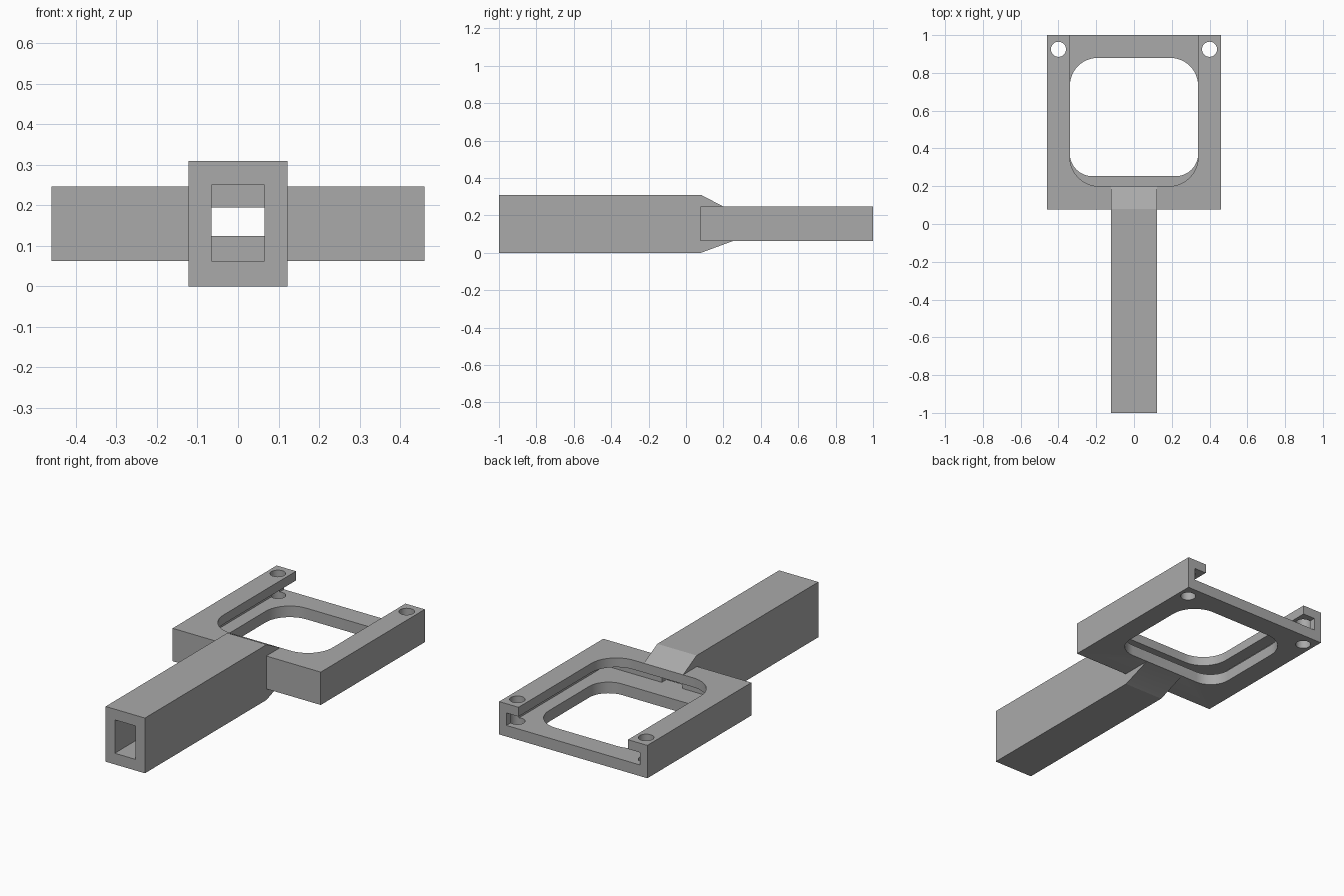
import bpy, bmesh, math
from mathutils import Matrix

if "Cube" in bpy.data.objects:
    bpy.data.objects.remove(bpy.data.objects["Cube"])

AXES = {  # maps a (u, v, depth) prism into the world
    "z": Matrix(((1, 0, 0), (0, 1, 0), (0, 0, 1))),   # u=x, v=y, depth=z
    "x": Matrix(((0, 0, 1), (1, 0, 0), (0, 1, 0))),   # u=y, v=z, depth=x
}


def prism(name, pts, lo, hi, axis="z"):
    """Extrude a counter-clockwise outline from lo to hi along an axis."""
    bm = bmesh.new()
    face = bm.faces.new([bm.verts.new((u, v, lo)) for u, v in pts])
    ext = bmesh.ops.extrude_face_region(bm, geom=[face])
    moved = [g for g in ext["geom"] if isinstance(g, bmesh.types.BMVert)]
    bmesh.ops.translate(bm, verts=moved, vec=(0, 0, hi - lo))
    bm.transform(AXES[axis].to_4x4())
    bmesh.ops.recalc_face_normals(bm, faces=bm.faces)
    mesh = bpy.data.meshes.new(name)
    bm.to_mesh(mesh)
    bm.free()
    obj = bpy.data.objects.new(name, mesh)
    bpy.context.collection.objects.link(obj)
    return obj


def rounded(u0, u1, v0, v1, r_low, r_high, n=12):
    """Rectangle outline with separate radii for its low-v and high-v corners."""
    pts = []
    for cu, cv, r, start in ((u1, v0, r_low, 270), (u1, v1, r_high, 0),
                             (u0, v1, r_high, 90), (u0, v0, r_low, 180)):
        if r == 0:
            pts.append((cu, cv))
            continue
        x = cu - r if cu == u1 else cu + r
        y = cv - r if cv == v1 else cv + r
        for i in range(n + 1):
            a = math.radians(start + 90 * i / n)
            pts.append((x + r * math.cos(a), y + r * math.sin(a)))
    return pts


def circle(u, v, r, n=32):
    return [(u + r * math.cos(math.tau * i / n), v + r * math.sin(math.tau * i / n))
            for i in range(n)]


def stadium(u0, u1, v, r, n=16):
    right = [(u1 - r + r * math.sin(math.pi * i / n), v - r * math.cos(math.pi * i / n))
             for i in range(n + 1)]
    return right + [(u0 + u1 - u, 2 * v - w) for u, w in right]


def combine(obj, other, operation):
    mod = obj.modifiers.new(operation, "BOOLEAN")
    mod.operation, mod.solver, mod.object = operation, "EXACT", other
    bpy.context.view_layer.objects.active = obj
    bpy.ops.object.modifier_apply(modifier=mod.name)
    bpy.data.objects.remove(other)


def box(name, x, y0, y1, z0, z1):
    return prism(name, [(-x, y0), (x, y0), (x, y1), (-x, y1)], z0, z1)


# square holder frame joined to the tapered handle
holder = box("holder_frame_with_handle", 0.46, 0.077, 1, 0.0625, 0.247)
handle = prism("handle", [(-1, 0), (0.08, 0), (0.25, 0.0625), (0.2, 0.247),
                          (0.08, 0.31), (-1, 0.31)], -0.122, 0.122, "x")
combine(holder, handle, "UNION")

cutters = [
    # sliding slot, open at the back
    box("slot", 0.415, 0.122, 1.1, 0.125, 0.195),
    # upper opening runs out of the back, lower opening is closed
    prism("upper_opening", rounded(-0.34, 0.34, 0.2, 1.1, 0.155, 0), 0.16, 0.4),
    prism("lower_opening", rounded(-0.34, 0.34, 0.253, 0.88, 0.12, 0.15), -0.1, 0.16),
    # hollow handle and its passage into the slot
    box("handle_hollow", 0.065, -1.1, 0.08, 0.0625, 0.25),
    box("passage", 0.065, 0.0, 0.2, 0.125, 0.195),
    # cross holes and long slot through the handle sides
    prism("side_slot", stadium(-0.43, -0.04, 0.156, 0.039), -0.3, 0.3, "x"),
]
cutters += [prism("side_hole", circle(y, 0.156, 0.04), -0.3, 0.3, "x")
            for y in (-0.848, -0.545)]
# vertical corner holes
cutters += [prism("corner_hole", circle(s * 0.4, 0.925, 0.04), -0.1, 0.4)
            for s in (-1, 1)]
for cutter in cutters:
    combine(holder, cutter, "DIFFERENCE")

# single grey material
grey = bpy.data.materials.new("plain grey")
grey.diffuse_color = (0.4, 0.4, 0.4, 1)
grey.use_nodes = True
grey.node_tree.nodes["Principled BSDF"].inputs["Base Color"].default_value = grey.diffuse_color
holder.data.materials.clear()
holder.data.materials.append(grey)
for poly in holder.data.polygons:
    poly.material_index = 0

bpy.ops.object.select_all(action="DESELECT")
holder.select_set(True)
bpy.context.view_layer.objects.active = holder
bpy.ops.object.shade_smooth_by_angle(angle=math.radians(25))
# keep the flat taper planes crisp
for edge in holder.data.edges:
    a, b = (holder.data.vertices[i].co for i in edge.vertices)
    if abs(a.y - b.y) < 1e-4 and abs(a.y - 0.08) < 1e-3:
        edge.use_edge_sharp = True
